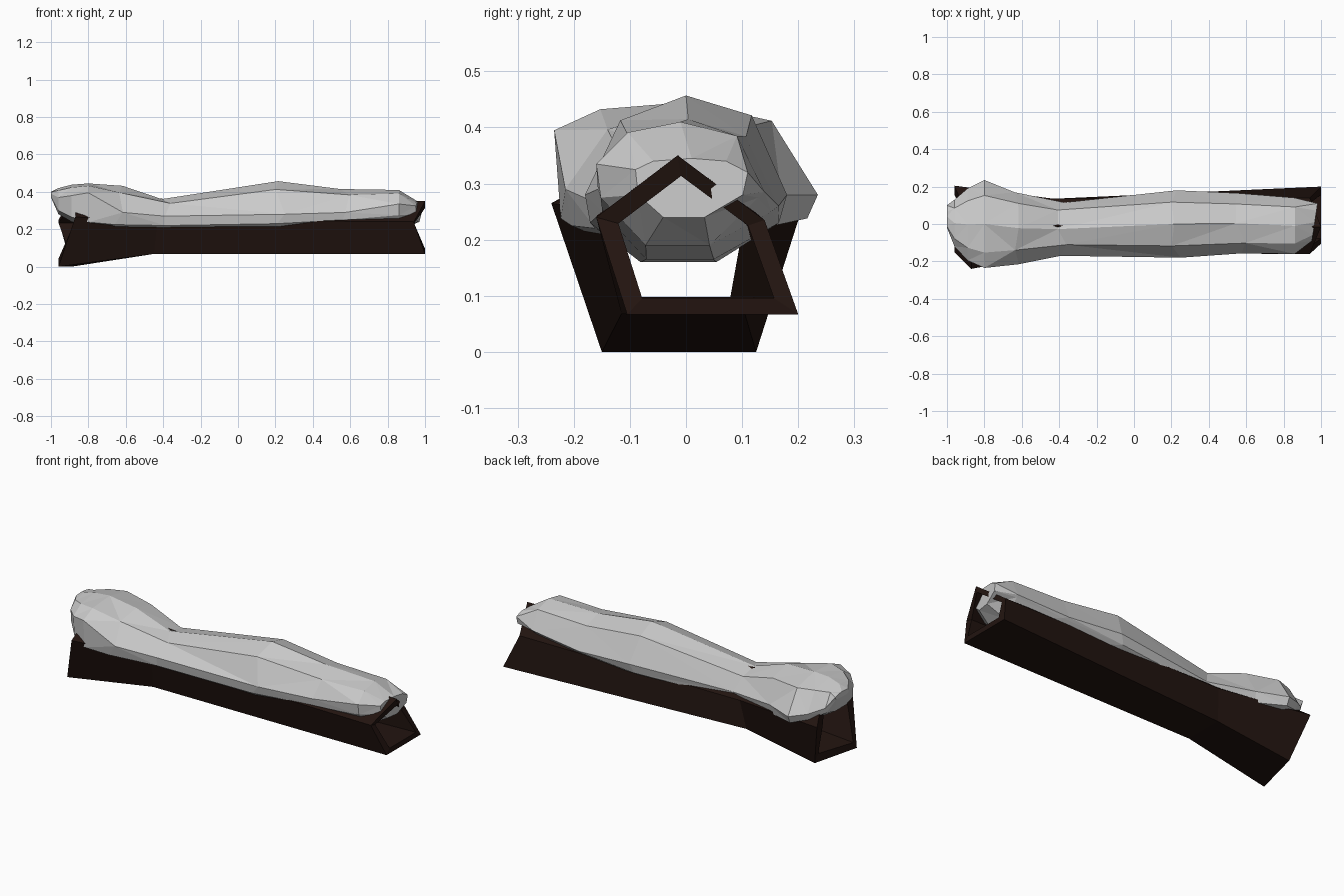
import bpy, bmesh, random
from mathutils import Vector

if "Cube" in bpy.data.objects:
    bpy.data.objects.remove(bpy.data.objects["Cube"])

random.seed(4)


def make_object(name, bm, colour=None):
    bmesh.ops.recalc_face_normals(bm, faces=bm.faces)
    mesh = bpy.data.meshes.new(name)
    bm.to_mesh(mesh)
    bm.free()
    obj = bpy.data.objects.new(name, mesh)
    bpy.context.collection.objects.link(obj)
    if colour:
        mat = bpy.data.materials.new(name + "_colour")
        mat.diffuse_color = colour
        mat.use_nodes = True
        mat.node_tree.nodes["Principled BSDF"].inputs["Base Color"].default_value = mat.diffuse_color
        mesh.materials.append(mat)
    return obj


def bridge(bm, a, b):
    n = len(a)
    for i in range(n):
        j = (i + 1) % n
        bm.faces.new((a[i], a[j], b[j], b[i]))


# Hollow five-sided log: rings go bottom front, middle front, ridge, middle back, bottom back
rings = [
    [(-.96, -.15, 0), (-.87, -.24, .265), (-.87, 0, .40), (-.96, .205, .25), (-.89, .125, 0)],
    [(-.45, -.115, .068), (-.43, -.155, .25), (-.39, -.01, .362), (-.43, .135, .235), (-.45, .105, .068)],
    [(1, -.105, .067), (.94, -.16, .24), (1, -.015, .35), (.94, .14, .235), (1, .20, .067)],
]
bm = bmesh.new()
outer, inner = [], []
for ring in rings:
    pts = [Vector(p) for p in ring]
    c = sum(pts, Vector()) / 5
    outer.append([bm.verts.new(p) for p in pts])
    inner.append([bm.verts.new((p.x, c.y + (p.y - c.y) * .77, c.z + (p.z - c.z) * .77)) for p in pts])
for k in range(2):
    bridge(bm, outer[k], outer[k + 1])
    bridge(bm, inner[k], inner[k + 1])
for k in (0, 2):  # end rims
    bridge(bm, outer[k], inner[k])
make_object("hollow_log", bm, (.016, .007, .005, 1))

# Snow blanket lofted along the log:
# x, front y, back y, top z, front z, back z, lower shoulder z, underside z
stations = [
    (-1.0, -.02, .10, .40, .39, .39, .375, .37),
    (-.96, -.12, .13, .42, .37, .33, .30, .28),
    (-.89, -.195, .19, .438, .38, .30, .265, .24),
    (-.80, -.235, .235, .445, .395, .28, .238, .21),
    (-.64, -.215, .17, .432, .29, .28, .225, .18),
    (-.38, -.17, .115, .361, .27, .26, .22, .165),
    (.22, -.18, .18, .457, .28, .28, .23, .16),
    (.57, -.157, .165, .415, .29, .26, .25, .165),
    (.86, -.16, .14, .41, .335, .285, .275, .19),
    (.965, -.09, .11, .345, .325, .32, .28, .24),
]
bm = bmesh.new()
loops = []
for k, (x, y0, y1, top, z0, z1, low, bot) in enumerate(stations):
    section = [
        (y0, z0), (y0 * .65, z0 + (top - z0) * .75), ((y0 + y1) / 2, top),
        (y1 * .65, z1 + (top - z1) * .8), (y1, z1), (y1 * .92, low),
        (y1 * .3, bot), (y0 * .45, bot), (y0 * .95, low),
    ]
    jit = .03 if abs(x) < .7 else 0
    skew = .15 if k == len(stations) - 1 else 0  # the right end is cut at a slant
    loops.append([bm.verts.new((x + random.uniform(-jit, jit) + y * skew, y, z)) for y, z in section])
for a, b in zip(loops, loops[1:]):
    bridge(bm, a, b)
bm.faces.new(loops[0])
bm.faces.new(loops[-1])
bmesh.ops.triangulate(bm, faces=bm.faces)
make_object("snow_cover", bm)
